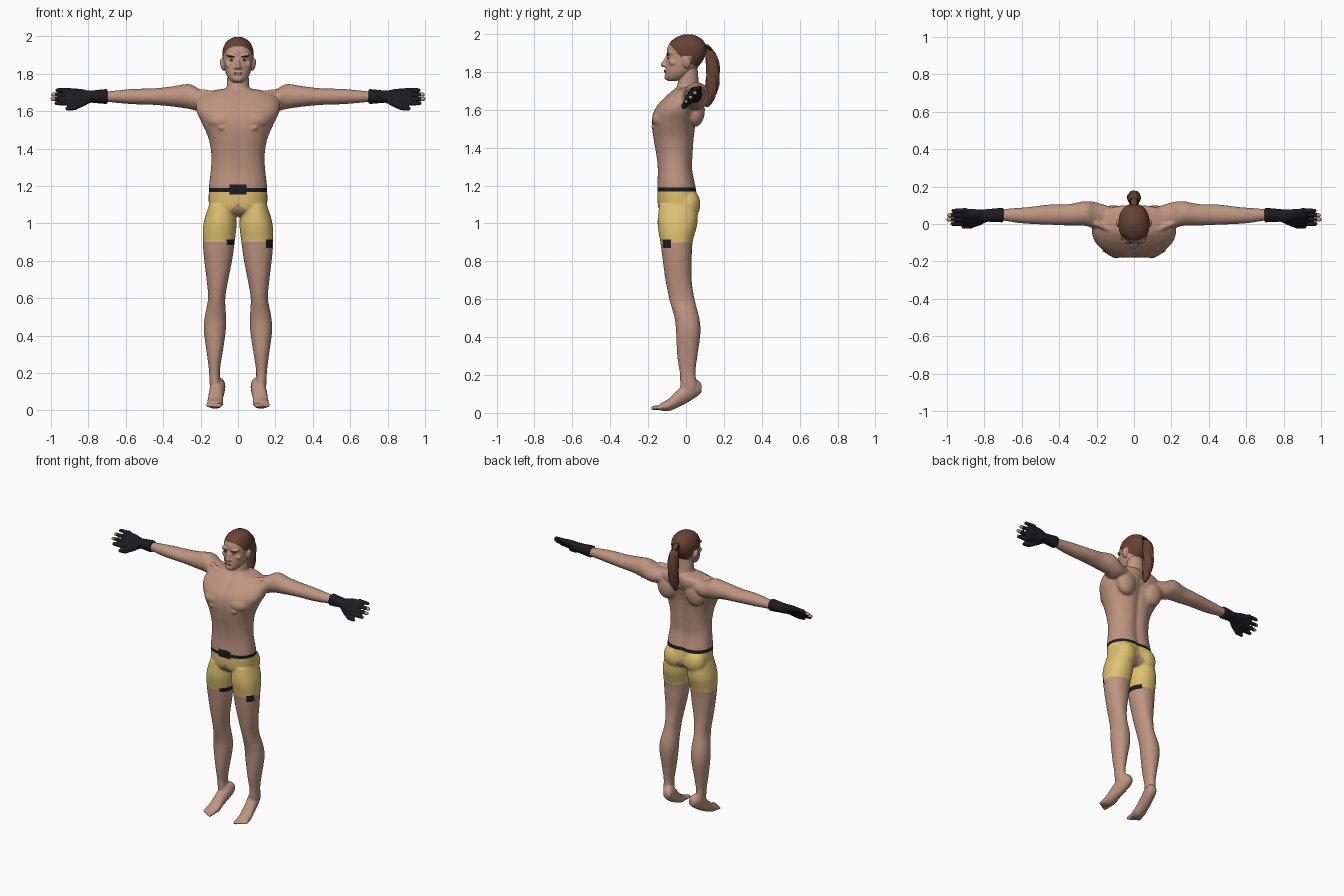
import bpy, bmesh, math
from mathutils import Vector, Matrix

old = bpy.data.objects.get("Cube")
if old:
    bpy.data.objects.remove(old, do_unlink=True)


def material(name, r, g, b):
    m = bpy.data.materials.new(name)
    m.use_nodes = True
    m.diffuse_color = (r, g, b, 1)
    bsdf = next(n for n in m.node_tree.nodes if n.type == 'BSDF_PRINCIPLED')
    bsdf.inputs["Base Color"].default_value = (r, g, b, 1)
    bsdf.inputs["Roughness"].default_value = 0.8
    return m


SKIN = material("skin", .52, .30, .22)
YELLOW = material("yellow_cloth", .74, .54, .17)
BLACK = material("black_cloth", .012, .012, .014)
HAIR = material("brown_hair", .14, .055, .035)
BROW = material("dark_brow", .04, .02, .015)
LIP = material("lip", .33, .15, .12)
EYE = material("eye_white", .6, .55, .5)


def resample(rows, steps=5):
    """Catmull-Rom interpolation of a short table of rings."""
    out = []
    for i in range(len(rows) - 1):
        p = [rows[max(0, min(len(rows) - 1, i + k))] for k in (-1, 0, 1, 2)]
        for s in range(steps):
            t = s / steps
            out.append([b + t / 2 * (c - a + t * (2 * a - 5 * b + 4 * c - d + t * (3 * (b - c) + d - a)))
                        for a, b, c, d in zip(*p)])
    return out + [list(rows[-1])]


def loft(bm, axis, rows, side=1, power=2, groove=0, ripple=0, tilt=0, count=40):
    """Rings are (position along axis, min and max of the two other directions)."""
    loops = []
    for t, a0, a1, b0, b1 in resample(rows):
        loop = []
        for k in range(count):
            ang = math.tau * k / count
            c, s = math.cos(ang), math.sin(ang)
            r = 1 + ripple * math.cos(6 * ang + 60 * t)
            u = (a1 - a0) / 2 * r * math.copysign(abs(c) ** (2 / power), c)
            v = (b1 - b0) / 2 * r * math.copysign(abs(s) ** (2 / power), s)
            v -= groove * math.copysign(math.exp(-(u / .03) ** 2), s) * (1 if s > 0 else .4)
            u, v = u * math.cos(tilt) - v * math.sin(tilt), u * math.sin(tilt) + v * math.cos(tilt)
            a, b = (a0 + a1) / 2 + u, (b0 + b1) / 2 + v
            x, y, z = {'x': (t, a, b), 'y': (a, t, b), 'z': (a, b, t)}[axis]
            loop.append(bm.verts.new((x * side, y, z)))
        loops.append(loop)
    for p, q in zip(loops, loops[1:]):
        for k in range(count):
            n = (k + 1) % count
            bm.faces.new((p[k], p[n], q[n], q[k]))
    bm.faces.new(loops[0][::-1])
    bm.faces.new(loops[-1])


def ball(bm, loc, size, turn=0, detail=3):
    mat = Matrix.Translation(loc) @ Matrix.Rotation(turn, 4, 'Y') @ Matrix.Diagonal((*size, 1))
    bmesh.ops.create_icosphere(bm, subdivisions=detail, radius=1, matrix=mat)


def stroke(bm, a, b, r0, r1, side=1, n=9):
    """Rounded limb made from a run of balls."""
    for i in range(n):
        p = Vector(a).lerp(Vector(b), i / (n - 1))
        r = r0 + (r1 - r0) * i / (n - 1)
        ball(bm, (p.x * side, p.y, p.z), (r, r, r), detail=2)


def finish(bm, name, mats, voxel=0, smooth=5, cuts=(), rule=None):
    bmesh.ops.recalc_face_normals(bm, faces=bm.faces)
    me = bpy.data.meshes.new(name)
    bm.to_mesh(me)
    bm.free()
    ob = bpy.data.objects.new(name, me)
    bpy.context.collection.objects.link(ob)
    bpy.context.view_layer.objects.active = ob
    if voxel:
        mod = ob.modifiers.new("blend", 'REMESH')
        mod.mode, mod.voxel_size = 'VOXEL', voxel
        soft = ob.modifiers.new("soften", 'SMOOTH')
        soft.factor, soft.iterations = .5, smooth
        for m in ("blend", "soften"):
            bpy.ops.object.modifier_apply(modifier=m)
    me = ob.data
    if cuts:
        bm = bmesh.new()
        bm.from_mesh(me)
        for z in cuts:
            bmesh.ops.bisect_plane(bm, geom=bm.verts[:] + bm.edges[:] + bm.faces[:],
                                   plane_co=(0, 0, z), plane_no=(0, 0, 1))
        bm.to_mesh(me)
        bm.free()
    me.materials.clear()
    for m in mats:
        me.materials.append(m)
    for p in me.polygons:
        p.use_smooth = True
        p.material_index = rule(*p.center) if rule else 0
    return ob


# Body: torso, neck, arms, legs and feet blended into one skin
bm = bmesh.new()
torso = [(1.04, .09, -.11, .04), (1.08, .15, -.148, .068), (1.18, .156, -.155, .058), (1.28, .146, -.152, .038),
         (1.36, .142, -.16, .04), (1.45, .156, -.175, .046), (1.53, .19, -.183, .056), (1.6, .222, -.168, .076),
         (1.66, .22, -.12, .1), (1.7, .17, -.075, .1), (1.72, .08, -.05, .085)]
loft(bm, 'z', [(z, -w, w, f, b) for z, w, f, b in torso], power=2.25, groove=.014)
neck = [(1.62, .08, -.09, .08), (1.69, .068, -.062, .08), (1.74, .06, -.044, .068), (1.84, .056, -.035, .06)]
loft(bm, 'z', [(z, -w, w, f, b) for z, w, f, b in neck])
arm = [(.12, .01, .09, 1.62, 1.69), (.2, -.025, .115, 1.6, 1.715), (.26, -.01, .122, 1.612, 1.745),
       (.35, -.008, .106, 1.625, 1.733), (.45, -.004, .104, 1.634, 1.722), (.55, 0, .092, 1.637, 1.72),
       (.62, .006, .086, 1.642, 1.714), (.7, .018, .08, 1.65, 1.706), (.74, .02, .075, 1.655, 1.7)]
leg = [(1.1, .02, .155, -.14, .06), (1, .008, .184, -.15, .06), (.9, .018, .188, -.135, .035),
       (.8, .032, .18, -.122, .03), (.7, .052, .168, -.108, .03), (.6, .068, .16, -.088, .045),
       (.5, .064, .178, -.06, .07), (.42, .066, .182, -.052, .076), (.3, .084, .166, -.046, .06),
       (.21, .097, .155, -.033, .05), (.14, .095, .152, -.03, .06), (.11, .1, .145, -.02, .05)]
foot = [(.083, .08, .12, .11, .15), (.06, .068, .135, .088, .175), (.01, .07, .15, .055, .17),
        (-.04, .078, .158, .03, .125), (-.09, .078, .165, .01, .075), (-.135, .085, .168, .012, .05)]
for s in (-1, 1):
    loft(bm, 'x', arm, s)
    loft(bm, 'z', leg, s, power=2.15)
    loft(bm, 'y', foot, s)
    ball(bm, (s * .085, -.115, 1.55), (.085, .066, .055))
    ball(bm, (s * .09, -.172, 1.51), (.012, .012, .012))
    ball(bm, (s * .08, .01, 1.1), (.075, .066, .085))
    ball(bm, (s * .11, .05, 1.6), (.07, .05, .09))
    stroke(bm, (.02, -.072, 1.68), (.2, 0, 1.705), .013, .016, s, 16)
    for i in range(5):
        x = .095 + .016 * i
        stroke(bm, (x, -.125, .03), (x + .004, -.172 + .007 * i, .026), .012, .014 - .0015 * i, s, 6)


def body_color(x, y, z):
    if not .87 < z < 1.208 or abs(x) > .25:
        return 0
    inner_tab = z < .915 and -.06 < x < 0 and y < .02
    outer_tab = z < .915 and x > .15 and -.135 < y < -.08
    if inner_tab and z > .885 or outer_tab:
        return 2
    if abs(x) < .042 and y < 0 and z > 1.155 or 1.168 < z < 1.19:
        return 2
    if z < .9 or z > 1.19:
        return 0
    return 0 if abs(x) + abs(z - 1.065) < .045 else 1


finish(bm, "body", [SKIN, YELLOW, BLACK], .007, 5, (.87, .885, .9, .915, 1.155, 1.168, 1.19, 1.208), body_color)

# Gloves with bare fingertips
for s, label in ((-1, "right"), (1, "left")):
    bm = bmesh.new()
    loft(bm, 'x', [(.698, .01, .085, 1.64, 1.717), (.71, .009, .086, 1.639, 1.718),
                   (.78, .012, .08, 1.645, 1.711), (.84, .012, .075, 1.648, 1.708)], s)
    loft(bm, 'x', [(.79, .005, .075, 1.65, 1.7), (.84, -.015, .088, 1.65, 1.702),
                   (.89, -.021, .091, 1.653, 1.699), (.925, -.014, .084, 1.66, 1.694)], s, 2.4, tilt=.8)
    for i, tip in enumerate((.97, .992, .988, .965)):
        d = -.034 + .023 * i
        stroke(bm, (.9, .037 + d, 1.677 + d), (tip, .035 + d, 1.677 + d), .0145, .012, s, 10)
    stroke(bm, (.82, .015, 1.65), (.875, -.01, 1.62), .02, .016, s)
    stroke(bm, (.875, -.01, 1.62), (.912, -.014, 1.615), .016, .012, s)
    finish(bm, label + "_glove", [BLACK, SKIN], .0045, 3, (), lambda x, y, z: int(abs(x) > .977))

# Head with nose, ears, jaw and a hairline rule
bm = bmesh.new()
skull = [(1.752, .025, -.095, -.05), (1.77, .046, -.107, 0), (1.8, .064, -.108, .04), (1.84, .074, -.105, .075),
         (1.88, .081, -.1, .1), (1.92, .083, -.1, .108), (1.96, .07, -.08, .095), (1.985, .045, -.045, .065),
         (1.998, .014, -.01, .03)]
loft(bm, 'z', [(z, -w, w, f, b) for z, w, f, b in skull], power=2.15)
stroke(bm, (0, -.096, 1.882), (0, -.121, 1.837), .008, .013)
ball(bm, (0, -.1, 1.774), (.026, .014, .018))
ball(bm, (0, -.102, 1.803), (.026, .012, .014))
for s in (-1, 1):
    ball(bm, (s * .012, -.112, 1.833), (.01, .012, .009))
    ball(bm, (s * .083, .005, 1.85), (.012, .021, .034), s * .2)
    ball(bm, (s * .034, -.088, 1.897), (.03, .016, .009), s * -.15)
    ball(bm, (s * .05, -.068, 1.85), (.022, .022, .02))


def head_color(x, y, z):
    ear = abs(x) > .07 and abs(y - .005) < .024 and z < 1.884
    line = 1.87 - (y + .02) * (1.15 if y < -.02 else .6)
    return int(z > line and not ear)


head = finish(bm, "head", [SKIN, HAIR], .0045, 4, (), head_color)
bpy.context.view_layer.update()


def face_mark(name, mat, x, z, w, h, turn=0, out=0):
    hit, loc, _, _ = head.ray_cast((x, -1, z), (0, 1, 0))
    bm = bmesh.new()
    ball(bm, (x, (loc.y if hit else -.09) + .001 - out, z), (w, .005, h), turn)
    finish(bm, name, [mat])


# Face details
for s, label in ((-1, "right"), (1, "left")):
    face_mark(label + "_eye", EYE, s * .033, 1.874, .014, .005)
    face_mark(label + "_iris", BROW, s * .033, 1.874, .006, .005, 0, .002)
    face_mark(label + "_eyebrow", BROW, s * .035, 1.892, .021, .0045, s * -.2)
face_mark("lips", LIP, 0, 1.803, .024, .007)

# Ponytail and hair tie
bm = bmesh.new()
tail = [(1.945, .014, .085, .115), (1.92, .02, .098, .138), (1.88, .03, .104, .165), (1.82, .034, .108, .176),
        (1.74, .033, .105, .174), (1.67, .026, .1, .155), (1.635, .016, .098, .135), (1.615, .005, .105, .118)]
loft(bm, 'z', [(z, -w, w, f, b) for z, w, f, b in tail], ripple=.09, count=60)
finish(bm, "ponytail", [HAIR])
bm = bmesh.new()
for k in range(24):
    a = math.tau * k / 24
    ball(bm, (.022 * math.cos(a), .117 + .02 * math.sin(a), 1.925 - .012 * math.sin(a)), (.006, .006, .006), detail=2)
finish(bm, "hair_tie", [BLACK], .003, 2)
